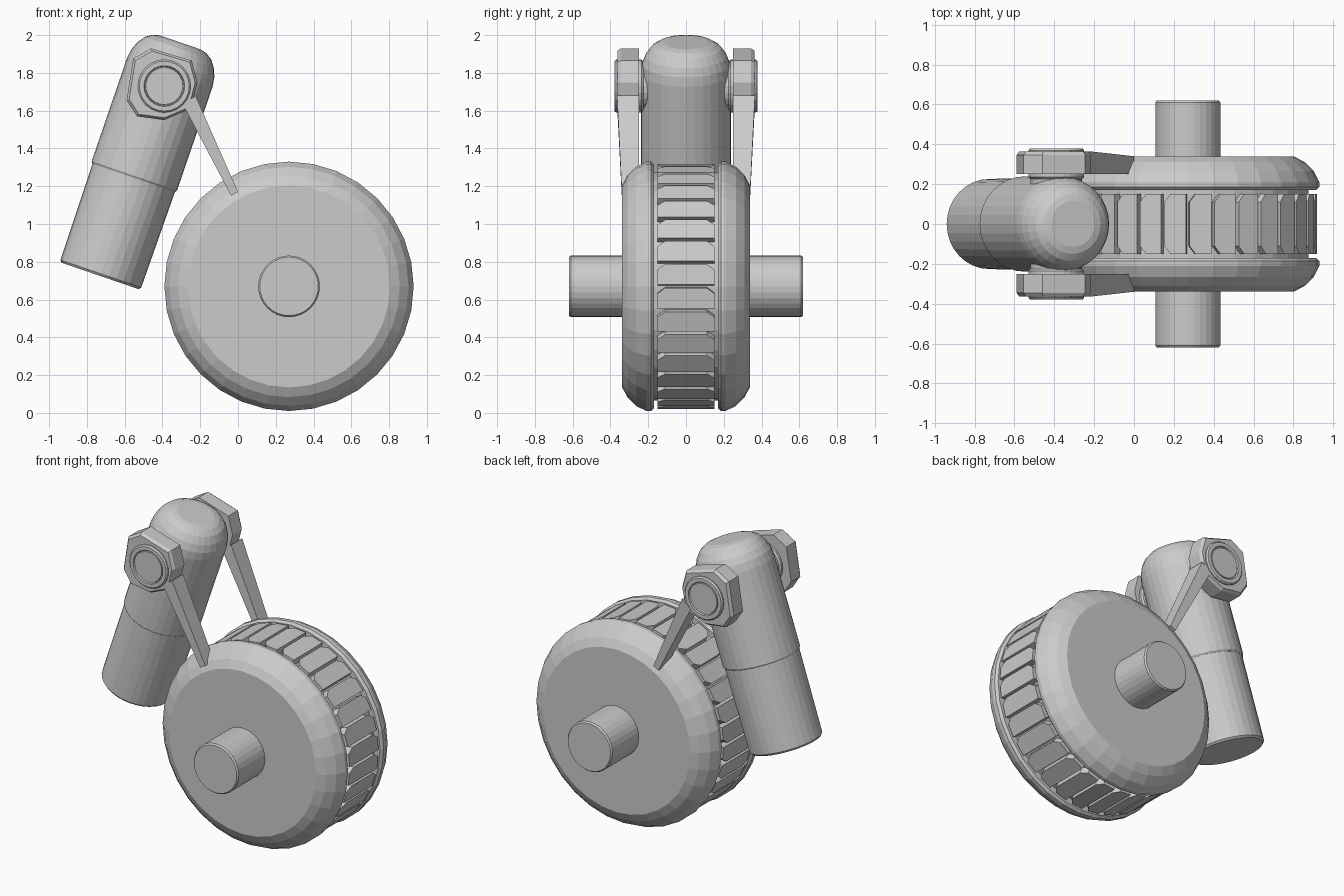
import bpy, bmesh
from math import pi, sin, cos, radians
from mathutils import Matrix, Vector

if "Cube" in bpy.data.objects:
    bpy.data.objects.remove(bpy.data.objects["Cube"])

WHEEL = Vector((0.27, 0, 0.67))
PIVOT = Vector((-0.39, 0, 1.73))


def finish(name, bm, matrix=Matrix()):
    bmesh.ops.transform(bm, matrix=matrix, verts=bm.verts)
    bmesh.ops.recalc_face_normals(bm, faces=bm.faces)
    me = bpy.data.meshes.new(name)
    bm.to_mesh(me)
    bm.free()
    ob = bpy.data.objects.new(name, me)
    bpy.context.collection.objects.link(ob)
    return ob


def lathe(name, profile, matrix, n=32):
    """Revolve (height, radius) points about local z and cap both ends."""
    bm = bmesh.new()
    rings = [[bm.verts.new((r * cos(2 * pi * i / n), r * sin(2 * pi * i / n), h))
              for i in range(n)] for h, r in profile]
    for a, b in zip(rings, rings[1:]):
        for i in range(n):
            j = (i + 1) % n
            bm.faces.new((a[i], a[j], b[j], b[i]))
    bm.faces.new(rings[0])
    bm.faces.new(rings[-1])
    return finish(name, bm, matrix)


def loft(bm, a, b):
    """Join two equal outlines into a closed solid."""
    va, vb = [bm.verts.new(p) for p in a], [bm.verts.new(p) for p in b]
    n = len(va)
    for i in range(n):
        j = (i + 1) % n
        bm.faces.new((va[i], va[j], vb[j], vb[i]))
    bm.faces.new(va)
    bm.faces.new(vb)


def along_y(centre, s=1):
    """Local z points along s * world y."""
    return Matrix.Translation(centre) @ Matrix.Rotation(-s * pi / 2, 4, 'X')


# Wheel core and axle
lathe("wheel_drum", [(-0.2, 0.605), (0.2, 0.605)], along_y(WHEEL))
lathe("axle", [(-0.62, 0.155), (-0.61, 0.163), (0.61, 0.163), (0.62, 0.155)], along_y(WHEEL))

# Tread plates, chamfered on the leading side
bm = bmesh.new()
plate = [(-0.055, -0.15), (-0.055, 0.15), (0.025, 0.15),
         (0.055, 0.11), (0.055, -0.11), (0.025, -0.15)]
for k in range(32):
    a = 2 * pi * (k + 0.5) / 32
    out, tan = Vector((cos(a), 0, sin(a))), Vector((-sin(a), 0, cos(a)))
    loft(bm, *[[WHEEL + out * r + tan * t + Vector((0, y, 0)) for t, y in plate]
               for r in (0.59, 0.646)])
finish("tread_plates", bm)

# Rounded rims, fork arms and pivot bosses on both sides
rim = [(0.17, 0.55), (0.17, 0.645), (0.185, 0.66), (0.21, 0.66),
       (0.265, 0.633), (0.31, 0.587), (0.338, 0.535)]
boss = [(0.2, 0.13), (0.225, 0.13), (0.235, 0.14), (0.37, 0.14), (0.379, 0.132),
        (0.379, 0.108), (0.37, 0.104), (0.37, 0.1), (0.376, 0.098)]
head = [(-0.59, 1.655), (-0.535, 1.57), (-0.39, 1.55), (-0.25, 1.61),
        (-0.215, 1.75), (-0.245, 1.865), (-0.46, 1.93), (-0.555, 1.875)]
for side, s in (("front", -1), ("back", 1)):
    lathe(side + "_rim", rim, along_y(WHEEL, s))
    lathe(side + "_pivot_boss", boss, along_y(PIVOT, s), 24)
    bm = bmesh.new()
    inset = [(PIVOT.x + (x - PIVOT.x) * 0.93, PIVOT.z + (z - PIVOT.z) * 0.93) for x, z in head]
    loft(bm, [(x, s * 0.25, z) for x, z in head], [(x, s * 0.345, z) for x, z in head])
    loft(bm, [(x, s * 0.345, z) for x, z in head], [(x, s * 0.363, z) for x, z in inset])
    finish(side + "_arm_head", bm)
    bm = bmesh.new()
    root, tip = ((-0.29, 1.63), (-0.225, 1.68)), ((-0.037, 1.15), (0.0, 1.17))
    loft(bm, *[[(p[0], s * 0.25, p[1]), (q[0], s * 0.25, q[1]),
                (q[0], s * y, q[1]), (p[0], s * y, p[1])]
               for (p, q), y in ((root, 0.365), (tip, 0.34))])
    finish(side + "_arm_strut", bm)

# Tilted leg cylinder: lower sleeve and domed upper housing
leg = Matrix.Translation((-0.73, 0, 0.725)) @ Matrix.Rotation(radians(18.9), 4, 'Y')
lathe("lower_sleeve", [(0, 0.216), (0.012, 0.226), (0.56, 0.231)], leg)
lathe("upper_housing", [(0.55, 0.232), (0.56, 0.239), (1.14, 0.239), (1.19, 0.232),
                        (1.235, 0.214), (1.275, 0.185), (1.298, 0.15), (1.307, 0.115)], leg)
